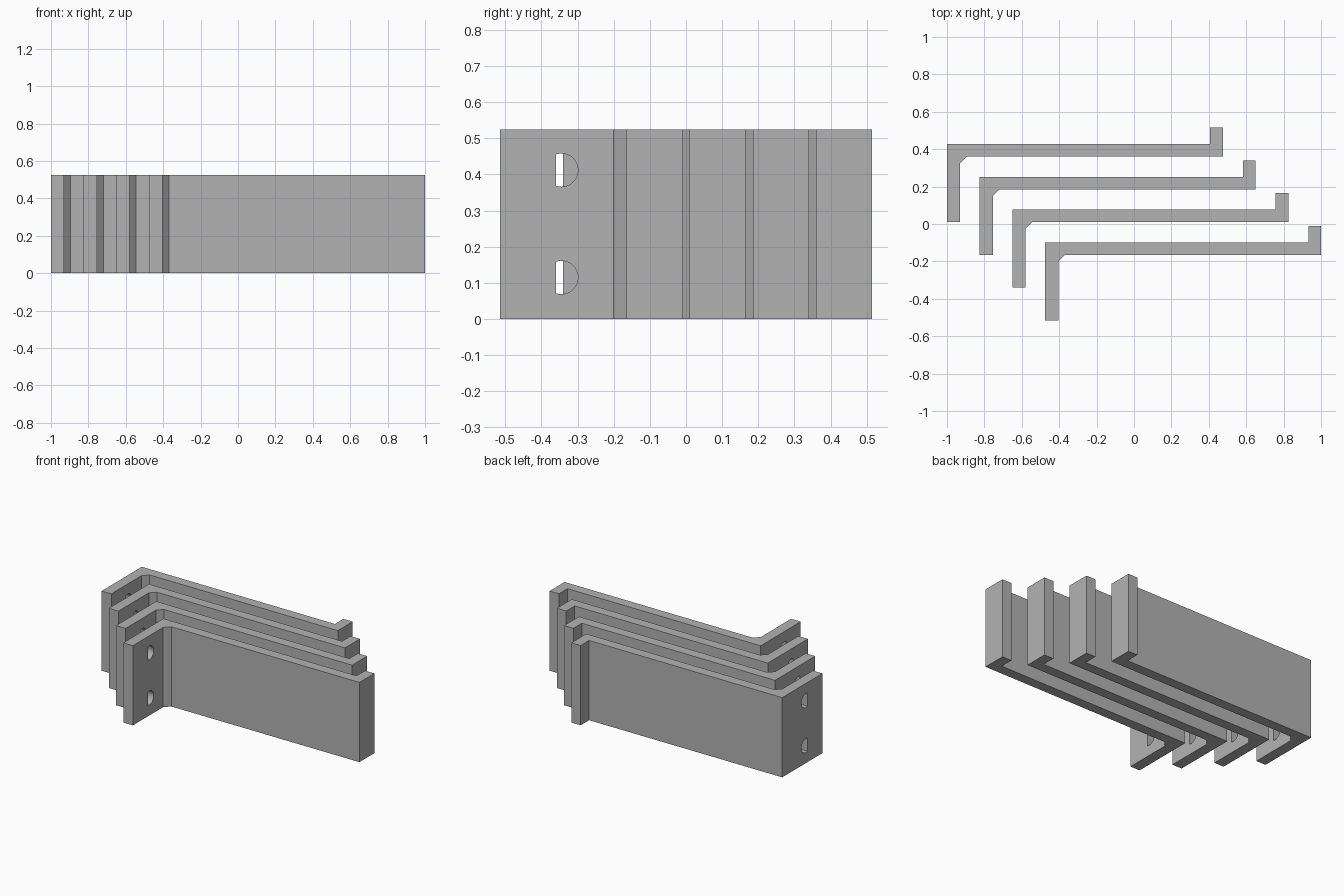
import bpy, math
from mathutils import Vector

cube = bpy.data.objects.get("Cube")
if cube:
    bpy.data.objects.remove(cube, do_unlink=True)

HEIGHT = 0.525
STEP = 0.175     # spacing of the nested brackets in x and y
COUNT = 4

grey = bpy.data.materials.new("steel grey")
grey.use_nodes = True
colour = (0.45, 0.45, 0.45, 1)
grey.diffuse_color = colour
grey.node_tree.nodes["Principled BSDF"].inputs["Base Color"].default_value = colour


def prism(name, outline, direction):
    """Extrude a closed outline of 3D points along a direction."""
    n = len(outline)
    verts = [Vector(p) for p in outline]
    verts += [v + Vector(direction) for v in verts]
    faces = [tuple(reversed(range(n))), tuple(range(n, 2 * n))]
    faces += [(i, (i + 1) % n, (i + 1) % n + n, i + n) for i in range(n)]
    mesh = bpy.data.meshes.new(name)
    mesh.from_pydata(verts, [], faces)
    mesh.materials.append(grey)
    obj = bpy.data.objects.new(name, mesh)
    bpy.context.collection.objects.link(obj)
    return obj


# Z-shaped bracket profile: mounting leg, chamfered corner, long plate, end lip
profile = [(-0.475, -0.515), (-0.405, -0.515), (-0.405, -0.2), (-0.37, -0.165),
           (1.0, -0.165), (1.0, -0.01), (0.932, -0.01), (0.932, -0.098),
           (-0.475, -0.098)]
bracket = prism("bracket_1", [(x, y, 0) for x, y in profile], (0, 0, HEIGHT))

# D-shaped screw holes through the mounting leg
radius, flat = 0.046, -0.015
limit = math.acos(flat / radius)
cutters = []
for z in (0.115, 0.412):
    arc = [limit * (2 * i / 32 - 1) for i in range(33)]
    outline = [(-0.55, -0.345 + radius * math.cos(a), z + radius * math.sin(a)) for a in arc]
    cutter = prism("hole_cutter", outline, (0.22, 0, 0))
    cutter.hide_render = True
    cutters.append(cutter)
    cut = bracket.modifiers.new("screw hole", 'BOOLEAN')
    cut.operation = 'DIFFERENCE'
    cut.solver = 'EXACT'
    cut.object = cutter

# Bake the holes and discard the cutters
bpy.context.view_layer.update()
graph = bpy.context.evaluated_depsgraph_get()
baked = bpy.data.meshes.new_from_object(bracket.evaluated_get(graph))
bracket.modifiers.clear()
bracket.data = baked
for cutter in cutters:
    bpy.data.objects.remove(cutter, do_unlink=True)

bpy.ops.object.select_all(action='DESELECT')
bracket.select_set(True)
bpy.context.view_layer.objects.active = bracket
bpy.ops.object.shade_smooth_by_angle(angle=math.radians(30))

# Nested copies stepping back and to the right
for i in range(1, COUNT):
    copy = bracket.copy()
    copy.name = f"bracket_{i + 1}"
    copy.location = (-STEP * i, STEP * i, 0)
    bpy.context.collection.objects.link(copy)
